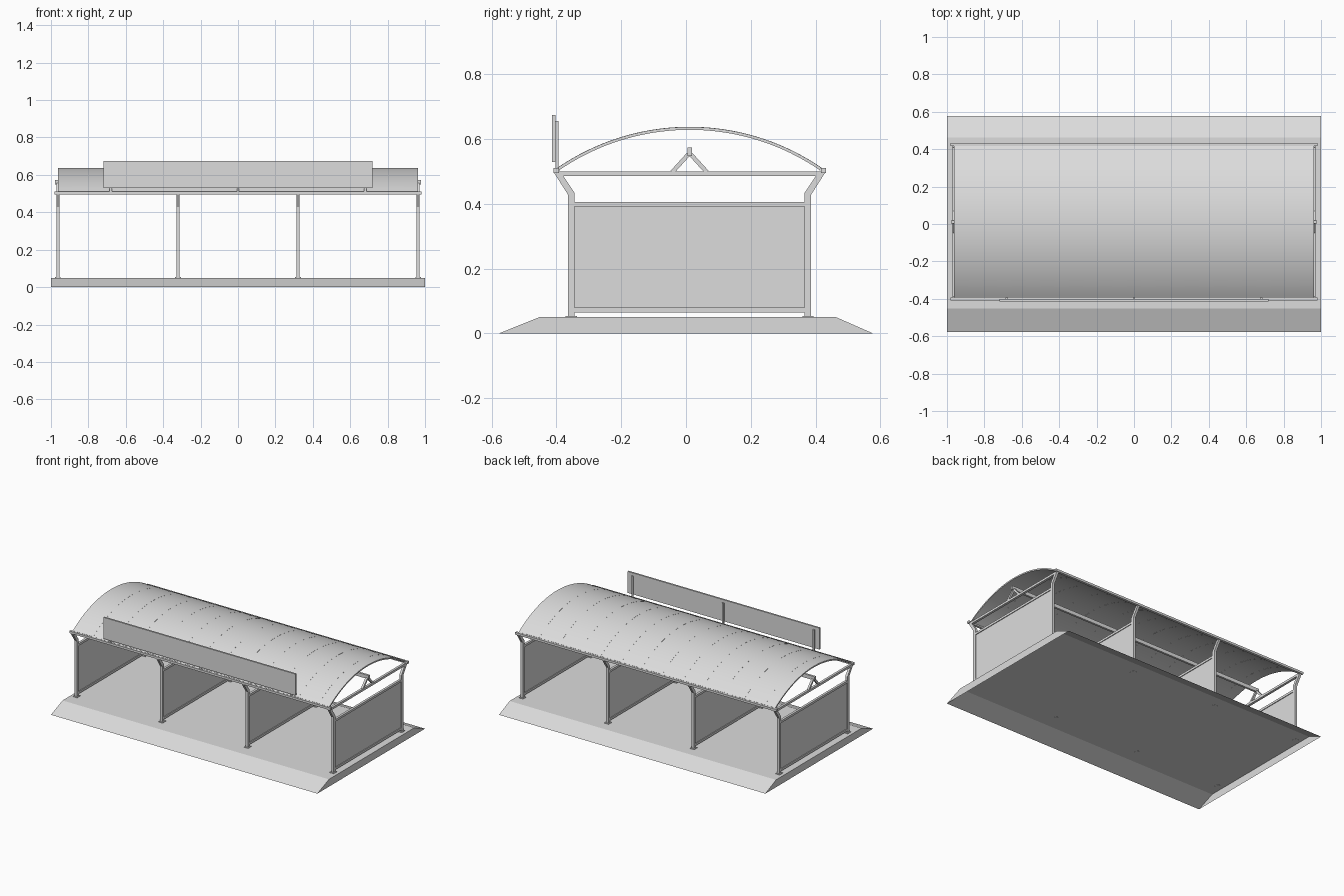
import bpy, bmesh, math
from mathutils import Vector

cube = bpy.data.objects.get("Cube")
if cube:
    bpy.data.objects.remove(cube, do_unlink=True)

grey = bpy.data.materials.new("light grey")
grey.use_nodes = True
grey.diffuse_color = (0.72, 0.72, 0.72, 1)
next(n for n in grey.node_tree.nodes if n.type == 'BSDF_PRINCIPLED').inputs["Base Color"].default_value = (0.72, 0.72, 0.72, 1)

CY = 0.011           # shelter centre line in depth
BAYS = [-0.963, -0.321, 0.321, 0.963]


def finish(name, bm, smooth=False):
    mesh = bpy.data.meshes.new(name)
    bm.to_mesh(mesh)
    bm.free()
    mesh.materials.append(grey)
    obj = bpy.data.objects.new(name, mesh)
    bpy.context.collection.objects.link(obj)
    if smooth:
        bpy.ops.object.select_all(action='DESELECT')
        obj.select_set(True)
        bpy.context.view_layer.objects.active = obj
        bpy.ops.object.shade_smooth_by_angle(angle=math.radians(30))
    return obj


def extrude(name, profile, x0, x1, open_base=False):
    """Extrude a (y, z) outline along x; open_base drops the first side."""
    bm = bmesh.new()
    a = [bm.verts.new((x0, y, z)) for y, z in profile]
    b = [bm.verts.new((x1, y, z)) for y, z in profile]
    n = len(profile)
    sides = [bm.faces.new((a[i], a[(i + 1) % n], b[(i + 1) % n], b[i])) for i in range(n)]
    bm.faces.new(a)
    bm.faces.new(b)
    bmesh.ops.recalc_face_normals(bm, faces=bm.faces)
    if open_base:
        bmesh.ops.delete(bm, geom=[sides[0]], context='FACES_ONLY')
    return finish(name, bm)


def box(name, x0, x1, y0, y1, z0, z1):
    return extrude(name, [(y0, z0), (y1, z0), (y1, z1), (y0, z1)], x0, x1)


def bar(name, p, q, width, x0, x1):
    """Straight bar between two (y, z) points."""
    p, q = Vector(p), Vector(q)
    d = (q - p).normalized() * width / 2
    n = Vector((-d.y, d.x))
    return extrude(name, [p + n, q + n, q - n, p - n], x0, x1)


def arc(name, outer, inner, x0, x1, steps=40):
    """Curved sheet spanning the shelter from eave to eave."""
    half = math.asin(0.407 / outer)
    angles = [half * (2 * i / steps - 1) for i in range(steps + 1)]
    bm = bmesh.new()
    rows = [[bm.verts.new((x, CY + r * math.sin(t), -0.083 + r * math.cos(t))) for t in angles]
            for x, r in ((x0, outer), (x1, outer), (x1, inner), (x0, inner))]
    for k in range(4):
        a, b = rows[k], rows[(k + 1) % 4]
        for i in range(steps):
            bm.faces.new((a[i], a[i + 1], b[i + 1], b[i]))
    for i in (0, steps):
        bm.faces.new([r[i] for r in rows])
    bmesh.ops.recalc_face_normals(bm, faces=bm.faces)
    return finish(name, bm, True)


# Platform with sloping front and back, hollow underneath
extrude("platform", [(-0.577, 0), (0.577, 0), (0.463, 0.05), (-0.453, 0.05)], -1, 1, open_base=True)

# Bay frames: bent posts, feet, panel and rails
POST = [(0.355, 0.049), (0.375, 0.049), (0.375, 0.428), (0.419, 0.497),
        (0.401, 0.503), (0.355, 0.434)]
for n, x in enumerate(BAYS, 1):
    w = 0.008
    for side, s in (("front", -1), ("back", 1)):
        extrude(f"{side}_post_{n}", [(CY + s * y, z) for y, z in POST], x - w, x + w)
        c = CY + s * 0.365
        box(f"{side}_foot_{n}", x - 0.015, x + 0.015, c - 0.017, c + 0.017, 0.049, 0.054)
    box(f"wall_panel_{n}", x - 0.003, x + 0.003, CY - 0.357, CY + 0.357, 0.078, 0.393)
    for name, z in (("bottom", 0.065), ("top", 0.391)):
        box(f"{name}_rail_{n}", x - w, x + w, CY - 0.357, CY + 0.357, z, z + 0.015)

# End trusses: tie beam and two struts under the purlin
for end, x in (("right", BAYS[0]), ("left", BAYS[-1])):
    box(f"{end}_tie_beam", x - 0.008, x + 0.008, CY - 0.4, CY + 0.4, 0.485, 0.5)
    for side, s in (("front", -1), ("back", 1)):
        bar(f"{end}_{side}_strut", (CY + s * 0.054, 0.497), (CY + s * 0.004, 0.552),
            0.013, x - 0.007, x + 0.007)

# Lengthwise tubes: eaves and central purlin
for name, y in (("front_eave", -0.4), ("back_eave", 0.424)):
    box(name, -0.981, 0.981, y - 0.008, y + 0.008, 0.495, 0.51)
box("centre_purlin", -0.978, 0.978, CY - 0.007, CY + 0.007, 0.548, 0.573)

# Arched roof laid from equal sheets, alternate ones a hair higher
SHEETS = 25
PITCH = 1.926 / SHEETS
for i in range(SHEETS):
    x = (i - SHEETS / 2) * PITCH
    lift = 0.0004 * (i % 2)
    arc(f"roof_sheet_{i + 1}", 0.72 + lift, 0.711 + lift, x, x + PITCH)

# Fascia board on three uprights
box("fascia_board", -0.72, 0.72, -0.414, -0.402, 0.529, 0.674)
for n, x in enumerate((-0.68, 0, 0.68), 1):
    box(f"fascia_upright_{n}", x - 0.006, x + 0.006, -0.402, -0.393, 0.5, 0.655)
